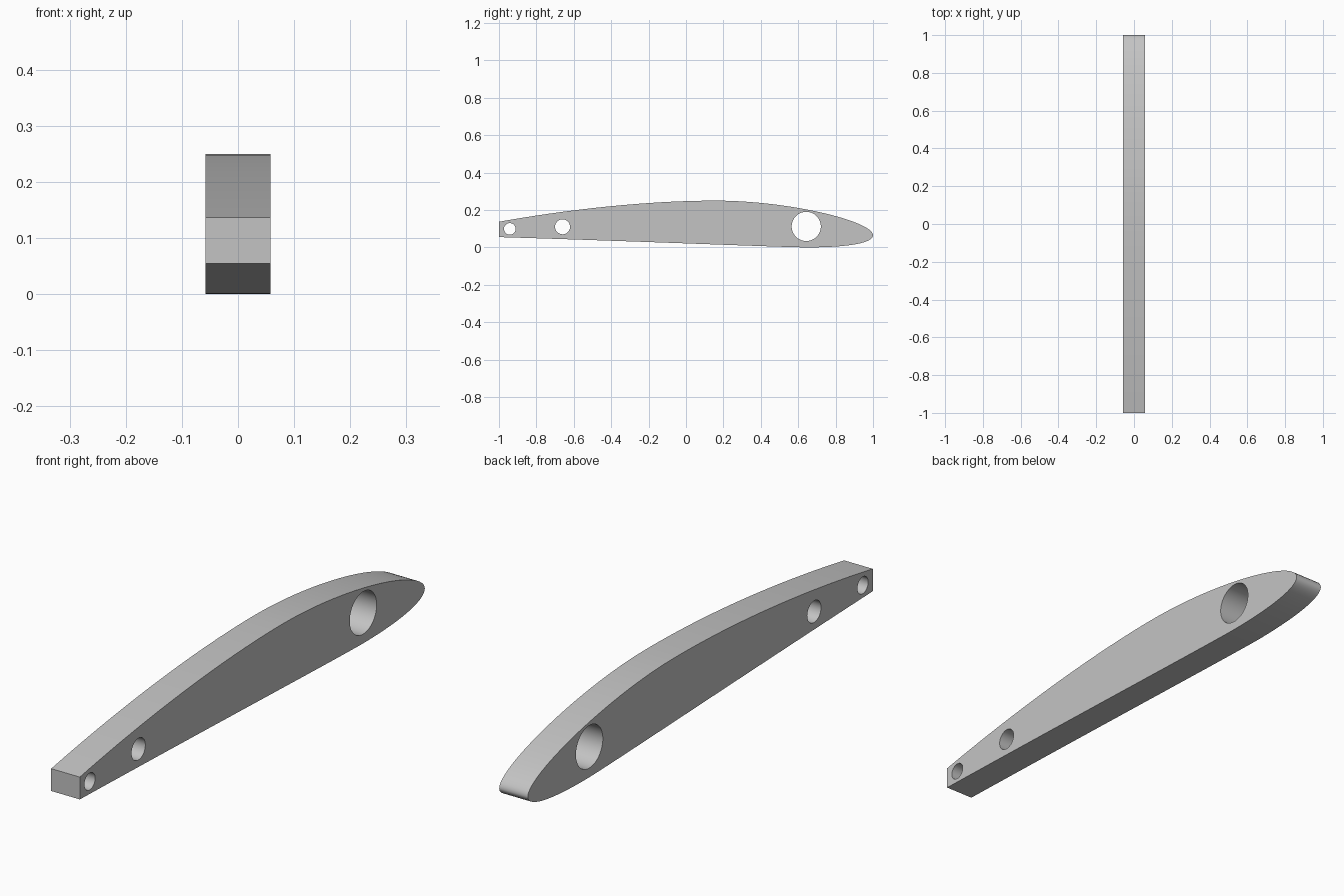
import bpy, bmesh, math
from mathutils import Vector
from mathutils.geometry import interpolate_bezier

HALF_WIDTH = 0.058

if "Cube" in bpy.data.objects:
    bpy.data.objects.remove(bpy.data.objects["Cube"], do_unlink=True)

# One plain grey for the whole rib
grey = bpy.data.materials.new("light_grey")
grey.use_nodes = True
colour = (0.55, 0.55, 0.55, 1)
grey.diffuse_color = colour
grey.node_tree.nodes["Principled BSDF"].inputs["Base Color"].default_value = colour

# Airfoil outline as (y, z) Bezier arcs: upper tail, upper nose, lower nose, underside
arcs = [
    ((-1, 0.137), (-0.62, 0.205), (-0.2, 0.25), (0.16, 0.25)),
    ((0.16, 0.25), (0.55, 0.25), (1, 0.14), (1, 0.065)),
    ((1, 0.065), (1, 0.02), (0.85, 0), (0.65, 0)),
    ((0.65, 0), (0.5, 0.001), (-0.2, 0.031), (-1, 0.055)),
]
outline = []
for i, arc in enumerate(arcs):
    points = interpolate_bezier(*[Vector((0, y, z)) for y, z in arc], 28)
    outline += points if i == len(arcs) - 1 else points[:-1]


def prism(name, points, half):
    """Extrude a closed outline along x, centred on x = 0."""
    bm = bmesh.new()
    face = bm.faces.new([bm.verts.new((-half, p.y, p.z)) for p in points])
    top = bmesh.ops.extrude_face_region(bm, geom=[face])["geom"]
    moved = [v for v in top if isinstance(v, bmesh.types.BMVert)]
    bmesh.ops.translate(bm, vec=(2 * half, 0, 0), verts=moved)
    bmesh.ops.recalc_face_normals(bm, faces=bm.faces)
    mesh = bpy.data.meshes.new(name)
    bm.to_mesh(mesh)
    bm.free()
    mesh.materials.append(grey)
    obj = bpy.data.objects.new(name, mesh)
    bpy.context.collection.objects.link(obj)
    return obj


rib = prism("airfoil_rib", outline, HALF_WIDTH)

# Round through holes: tail pin, rear rod, main spar
holes = {
    "tail_pin_hole": (-0.942, 0.099, 0.031),
    "rear_rod_hole": (-0.66, 0.11, 0.04),
    "main_spar_hole": (0.643, 0.112, 0.078),
}
cutters = []
for name, (y, z, r) in holes.items():
    ring = [Vector((0, y + r * math.cos(a), z + r * math.sin(a)))
            for a in (math.tau * k / 64 for k in range(64))]
    cutter = prism(name + "_cutter", ring, HALF_WIDTH * 2)
    cut = rib.modifiers.new(name, "BOOLEAN")
    cut.operation = "DIFFERENCE"
    cut.solver = "EXACT"
    cut.object = cutter
    cutters.append(cutter)

# Apply the cuts and drop the cutters
bpy.ops.object.select_all(action="DESELECT")
rib.select_set(True)
bpy.context.view_layer.objects.active = rib
for name in holes:
    bpy.ops.object.modifier_apply(modifier=name)
for cutter in cutters:
    bpy.data.objects.remove(cutter, do_unlink=True)

bpy.ops.object.shade_smooth_by_angle(angle=math.radians(30))
